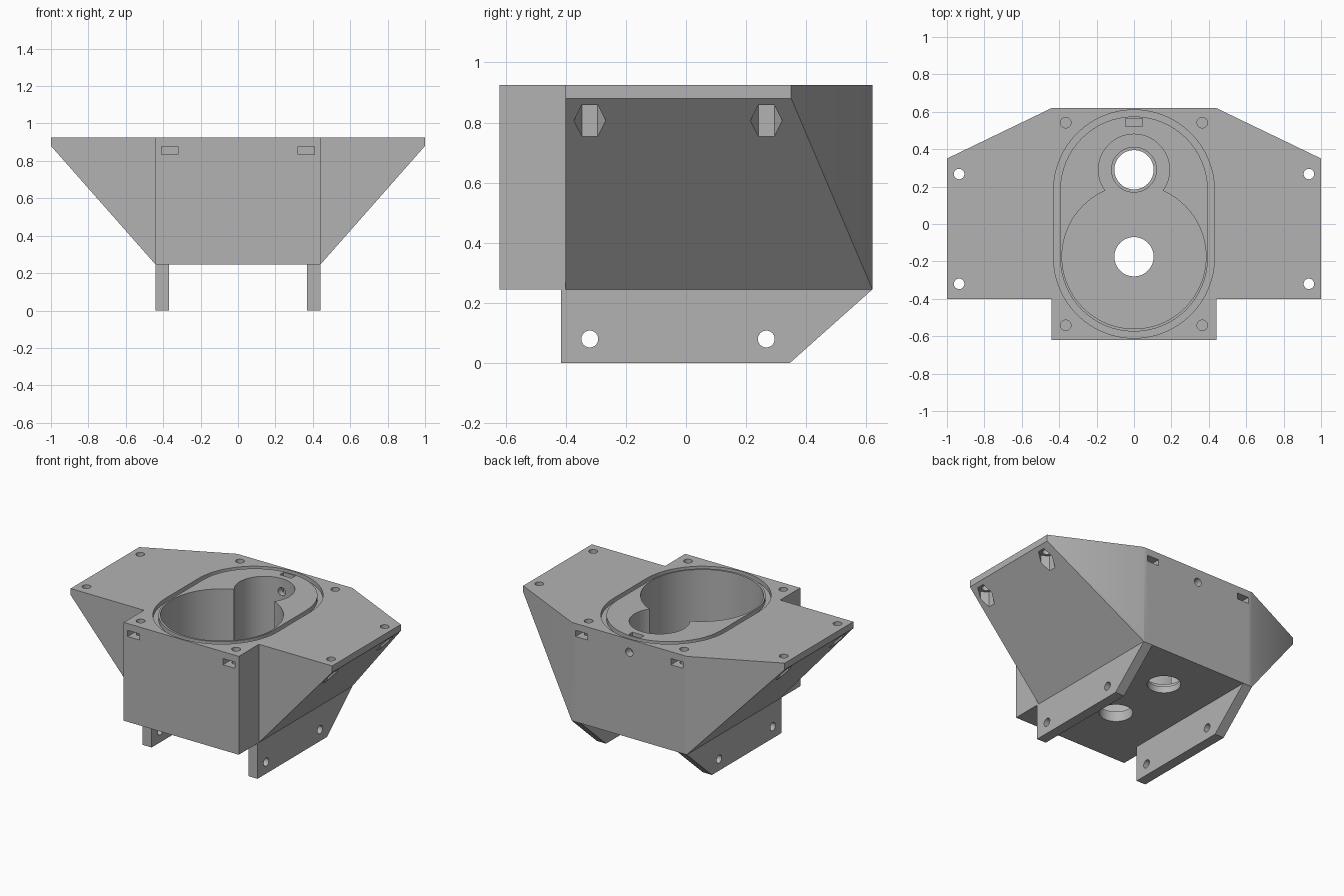
import bpy, bmesh, math
from mathutils import Vector

default = bpy.data.objects.get("Cube")
if default:
    bpy.data.objects.remove(default, do_unlink=True)

grey = bpy.data.materials.new("plain_grey")
grey.use_nodes = True
colour = (0.45, 0.45, 0.45, 1)
grey.diffuse_color = colour
grey.node_tree.nodes["Principled BSDF"].inputs["Base Color"].default_value = colour

TOP, BASE, FLOOR = 0.925, 0.245, 0.315
HALF_W, HALF_D = 0.44, 0.62


def make(name, bm):
    bmesh.ops.recalc_face_normals(bm, faces=bm.faces[:])
    mesh = bpy.data.meshes.new(name)
    bm.to_mesh(mesh)
    bm.free()
    ob = bpy.data.objects.new(name, mesh)
    bpy.context.collection.objects.link(ob)
    mesh.materials.append(grey)
    return ob


def prism(name, outline, lo, hi, axis="z"):
    """Extrude a 2D outline along an axis."""
    place = {"x": lambda a, b, h: (h, a, b),
             "y": lambda a, b, h: (a, h, b),
             "z": lambda a, b, h: (a, b, h)}[axis]
    bm = bmesh.new()
    rings = [[bm.verts.new(place(a, b, h)) for a, b in outline] for h in (lo, hi)]
    bm.faces.new(rings[0])
    bm.faces.new(rings[1])
    n = len(outline)
    for i in range(n):
        j = (i + 1) % n
        bm.faces.new((rings[0][i], rings[0][j], rings[1][j], rings[1][i]))
    return make(name, bm)


def circle(a, b, r, n=32):
    return [(a + r * math.cos(math.tau * i / n), b + r * math.sin(math.tau * i / n))
            for i in range(n)]


def rect(a0, a1, b0, b1):
    return [(a0, b0), (a1, b0), (a1, b1), (a0, b1)]


def stadium(r, offset, n=32):
    points = []
    for start, y in ((0, offset), (math.pi, -offset)):
        for i in range(n + 1):
            t = start + math.pi * i / n
            points.append((r * math.cos(t), y + r * math.sin(t)))
    return points


def combine(target, tool, operation):
    mod = target.modifiers.new(operation.lower(), "BOOLEAN")
    mod.operation, mod.solver, mod.object = operation, "EXACT", tool
    bpy.context.view_layer.objects.active = target
    bpy.ops.object.modifier_apply(modifier=mod.name)
    bpy.data.objects.remove(tool, do_unlink=True)


def wing(side):
    """Tapered wing: a thin outer edge sloping down to the block base."""
    bm = bmesh.new()
    for x, y0, y1, z in ((1, -0.4, 0.35, 0.88), (1, -0.4, 0.35, TOP),
                         (HALF_W, -0.4, HALF_D, BASE), (HALF_W, -0.4, HALF_D, TOP),
                         (0.41, -0.4, HALF_D, BASE), (0.41, -0.4, HALF_D, TOP)):
        for y in (y0, y1):
            bm.verts.new(Vector((side * x, y, z)))
    bmesh.ops.convex_hull(bm, input=bm.verts[:])
    bmesh.ops.dissolve_limit(bm, angle_limit=0.01, verts=bm.verts[:], edges=bm.edges[:])
    return make("wing", bm)


# Block, wings and mounting legs
body = prism("housing_body", rect(-HALF_W, HALF_W, -HALF_D, HALF_D), BASE, TOP)
leg_outline = [(-0.415, 0), (0.345, 0), (HALF_D, BASE), (HALF_D, 0.28), (-0.415, 0.28)]
for s in (-1, 1):
    combine(body, wing(s), "UNION")
    lo, hi = sorted((s * 0.37, s * HALF_W))
    combine(body, prism("leg", leg_outline, lo, hi, "x"), "UNION")

# Seal groove around the opening
groove = prism("groove", stadium(0.43, 0.18), TOP - 0.03, 1.0)
combine(groove, prism("groove_core", stadium(0.395, 0.18), 0.8, 1.1), "DIFFERENCE")
cutters = [groove]

# Two joined round chambers with drain holes through the floor
for y, r in ((-0.175, 0.385), (0.29, 0.19)):
    cutters.append(prism("chamber", circle(0, y, r, 96), FLOOR, 1.1))
    cutters.append(prism("drain", circle(0, y, 0.105, 48), 0.1, 0.5))
cutters.append(prism("drain_rim", circle(0, 0.29, 0.12, 48), FLOOR - 0.025, 0.5))

# Corner screw holes with nut slots on the front and back
for sx in (-1, 1):
    for sy in (-1, 1):
        x = sx * 0.365
        cutters.append(prism("screw_hole", circle(x, sy * 0.542, 0.028), 0.74, 1.1))
        y0, y1 = sorted((sy * 0.49, sy * 0.8))
        cutters.append(prism("nut_slot", rect(x - 0.045, x + 0.045, 0.835, 0.877), y0, y1, "y"))

# Back screw hole with its nut slot in the top
cutters.append(prism("back_hole", circle(0, 0.835, 0.028), 0.4, 0.8, "y"))
cutters.append(prism("top_slot", rect(-0.045, 0.045, 0.52, 0.563), 0.78, 1.1))

# Wing screw holes with hexagonal pockets, and leg cross holes
for y in (-0.32, 0.267):
    for s in (-1, 1):
        x = s * 0.935
        cutters.append(prism("wing_hole", circle(x, y, 0.028), 0.5, 1.1))
        pocket = [(x + b, y + a) for a, b in circle(0, 0, 0.053, 6)]
        cutters.append(prism("hex_pocket", pocket, 0.5, 0.86))
        lo, hi = sorted((s * 0.3, s * 0.5))
        cutters.append(prism("leg_hole", circle(y, 0.08, 0.028), lo, hi, "x"))

for cutter in cutters:
    combine(body, cutter, "DIFFERENCE")

# Smooth the round walls, keep the corners sharp
bpy.ops.object.select_all(action="DESELECT")
body.select_set(True)
bpy.context.view_layer.objects.active = body
bpy.ops.object.shade_smooth_by_angle(angle=math.radians(30))
